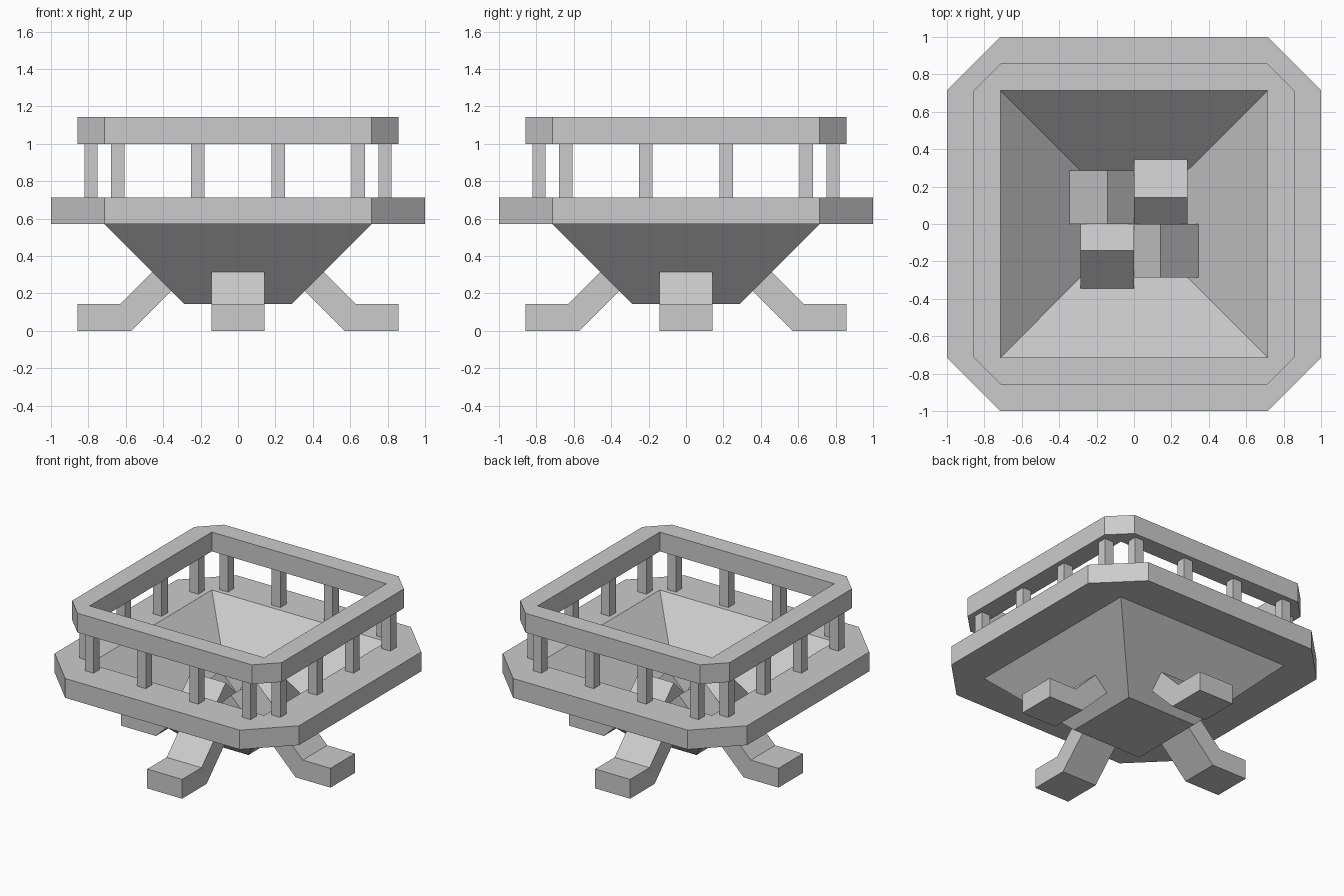
import bpy
import bmesh
from math import pi, sqrt
from mathutils import Matrix

cube = bpy.data.objects.get("Cube")
if cube:
    bpy.data.objects.remove(cube, do_unlink=True)

U = 1 / 7  # module on which every part is sized

grey = bpy.data.materials.new("plain_grey")
grey.use_nodes = True
grey.diffuse_color = (0.6, 0.6, 0.6, 1)
grey.node_tree.nodes["Principled BSDF"].inputs["Base Color"].default_value = (0.6, 0.6, 0.6, 1)


def finish(name, bm, matrix=None):
    mesh = bpy.data.meshes.new(name)
    bm.to_mesh(mesh)
    bm.free()
    mesh.materials.append(grey)
    obj = bpy.data.objects.new(name, mesh)
    bpy.context.collection.objects.link(obj)
    if matrix:
        obj.matrix_world = matrix
    return obj


def box(name, size, matrix):
    bm = bmesh.new()
    bmesh.ops.create_cube(bm, size=1, matrix=Matrix.Diagonal((*size, 1)))
    return finish(name, bm, matrix)


def square(bm, r, z):
    return [bm.verts.new((x * r, y * r, z)) for x, y in ((-1, -1), (1, -1), (1, 1), (-1, 1))]


def octagon(bm, r, c, z):
    # two vertices for each corner of the inner square
    pts = ((-r, -c), (-c, -r), (c, -r), (r, -c), (r, c), (c, r), (-c, r), (-r, c))
    return [bm.verts.new((x, y, z)) for x, y in pts]


def ring(name, outer, inner, z0, z1, inner_wall):
    """Chamfered square frame with a square opening."""
    bm = bmesh.new()
    low, high = octagon(bm, outer, inner, z0), octagon(bm, outer, inner, z1)
    hole_low, hole_high = square(bm, inner, z0), square(bm, inner, z1)
    for i in range(8):
        j = (i + 1) % 8
        bm.faces.new((low[i], low[j], high[j], high[i]))
    for k in range(4):
        n = (k + 1) % 4
        a, b, c = 2 * k, 2 * k + 1, 2 * n
        bm.faces.new((high[a], high[b], hole_high[k]))
        bm.faces.new((high[b], high[c], hole_high[n], hole_high[k]))
        bm.faces.new((hole_low[k], low[b], low[a]))
        bm.faces.new((hole_low[k], hole_low[n], low[c], low[b]))
        if inner_wall:
            bm.faces.new((hole_high[k], hole_high[n], hole_low[n], hole_low[k]))
    return finish(name, bm)


# Deck and handrail
ring("deck", 7 * U, 5 * U, 4 * U, 5 * U, False)
ring("handrail", 6 * U, 5 * U, 7 * U, 8 * U, True)

# Sloped basin: outer skin below, inner skin above
bm = bmesh.new()
for lift, inside in ((0, False), (U, True)):
    top, base = square(bm, 5 * U, 4 * U + lift), square(bm, 2 * U, U + lift)
    skin = [(base[k], base[(k + 1) % 4], top[(k + 1) % 4], top[k]) for k in range(4)]
    skin.append(tuple(reversed(base)))
    for face in skin:
        bm.faces.new(tuple(reversed(face)) if inside else face)
finish("basin", bm)

# Leg profile in (y, z), extruded across x; the arm ends inside the basin wall
slant = sqrt(2) * U
end = 0.5 * U  # depth of the arm end below the inner slope
low_end = (-(4 * U + end) / 2, (4 * U - end) / 2)
high_end = (low_end[0] - slant / 2, low_end[1] + slant / 2)
profile = [(-6 * U, 0), (-4 * U, 0), low_end, high_end, (-3 * U - slant, U), (-6 * U, U)]

for side, label in enumerate(("front", "right", "back", "left")):
    turn = Matrix.Rotation(side * pi / 2, 4, "Z")

    # Bent leg
    bm = bmesh.new()
    face = bm.faces.new([bm.verts.new((-U, y, z)) for y, z in profile])
    extruded = bmesh.ops.extrude_face_region(bm, geom=[face])["geom"]
    moved = [v for v in extruded if isinstance(v, bmesh.types.BMVert)]
    bmesh.ops.translate(bm, verts=moved, vec=(2 * U, 0, 0))
    bmesh.ops.recalc_face_normals(bm, faces=bm.faces)
    finish(f"{label}_leg", bm, turn)

    # Tilted block lying in the basin
    place = Matrix.Translation((-U, -U, U + slant))
    box(f"{label}_block", (2 * U, 2 * U, 2 * U), turn @ place @ Matrix.Rotation(pi / 4, 4, "X"))

    # Handrail posts
    for i in range(4):
        x = (i - 1.5) * 3 * U
        place = Matrix.Translation((x, -5.5 * U, 6 * U))
        box(f"{label}_post_{i + 1}", (U / 2, U / 2, 2 * U), turn @ place)
